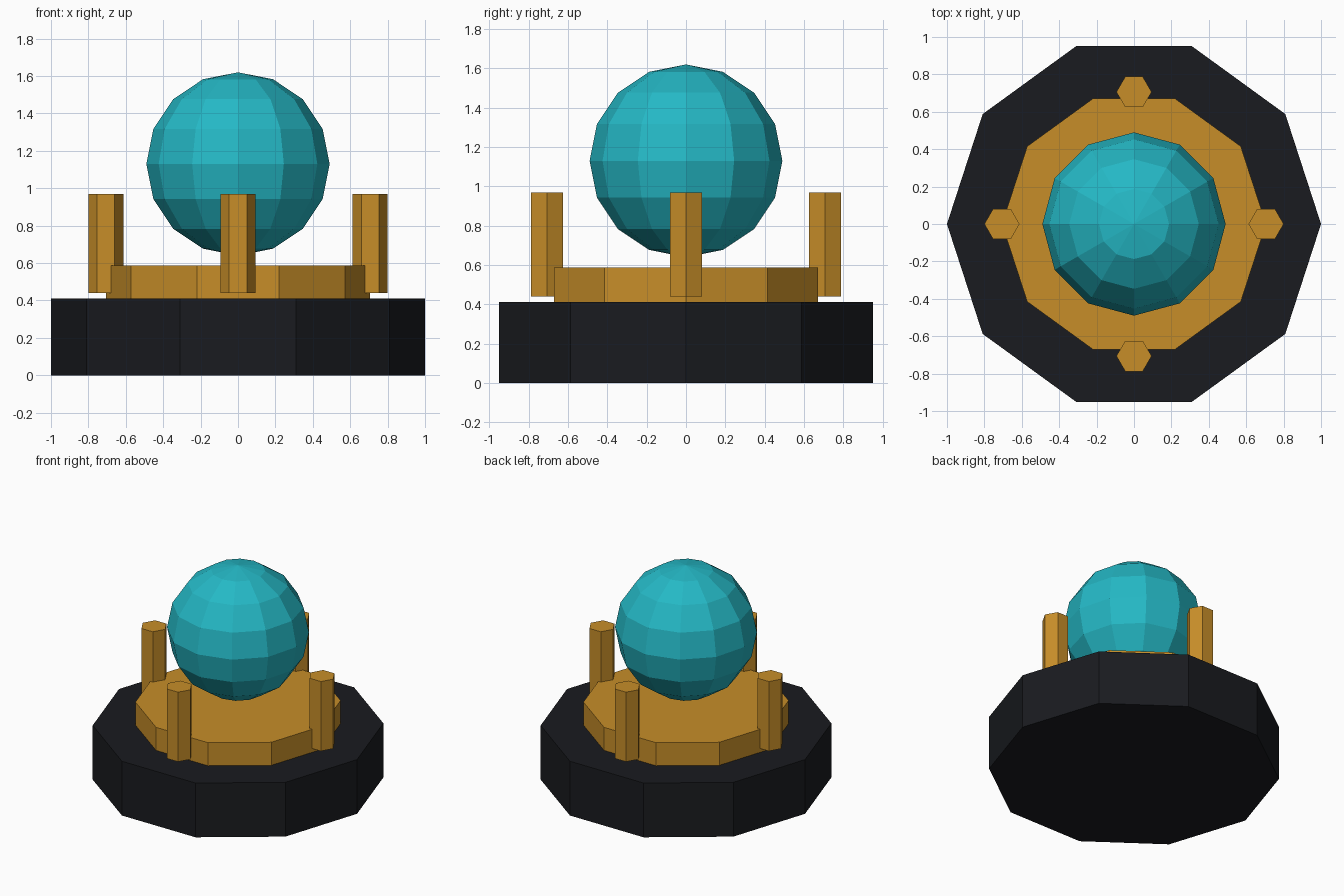
import bpy
from math import cos, sin, pi

if "Cube" in bpy.data.objects:
    bpy.data.objects.remove(bpy.data.objects["Cube"])


def material(name, rgb):
    m = bpy.data.materials.new(name)
    m.diffuse_color = (*rgb, 1)
    m.use_nodes = True
    m.node_tree.nodes["Principled BSDF"].inputs["Base Color"].default_value = m.diffuse_color
    return m


BLACK = material("black", (0.010, 0.011, 0.014))
GOLD = material("gold", (0.57, 0.27, 0.022))
TEAL = material("teal", (0.018, 0.48, 0.56))


def finish(name, mat):
    ob = bpy.context.object
    ob.name = ob.data.name = name
    ob.data.materials.append(mat)
    return ob


def prism(name, sides, radius, z0, z1, mat, x=0, y=0, turn=0):
    # Upright prism; turn sets where the first corner points
    bpy.ops.mesh.primitive_cylinder_add(
        vertices=sides, radius=radius, depth=z1 - z0,
        location=(x, y, (z0 + z1) / 2), rotation=(0, 0, turn))
    return finish(name, mat)


# Ten-sided plinth and raised disc, corners on the x axis
prism("base", 10, 1.0, 0, 0.412, BLACK, turn=pi / 2)
prism("raised_disc", 10, 0.706, 0.412, 0.587, GOLD, turn=pi / 2)

# Four hexagonal posts around the rim of the disc
for i, side in enumerate(("right", "back", "left", "front")):
    a = i * pi / 2
    prism(f"post_{side}", 6, 0.094, 0.441, 0.969, GOLD,
          0.706 * cos(a), 0.706 * sin(a), pi / 2)

# Faceted orb hovering over the disc
bpy.ops.mesh.primitive_uv_sphere_add(
    segments=12, ring_count=8, radius=0.49, location=(0, 0, 1.13))
finish("orb", TEAL)
